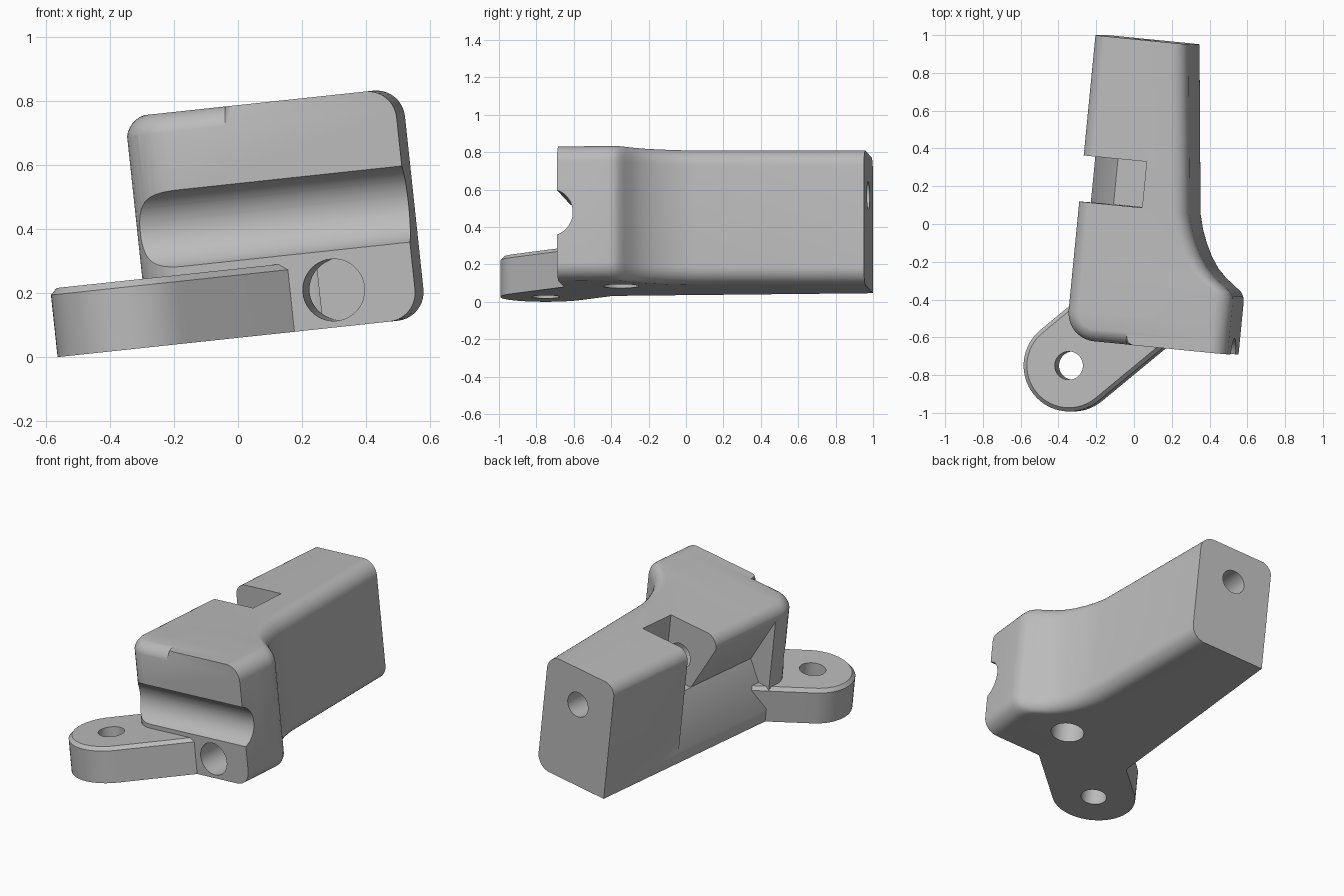
import bpy, bmesh, math
from mathutils import Matrix, Vector

if "Cube" in bpy.data.objects:
    bpy.data.objects.remove(bpy.data.objects["Cube"], do_unlink=True)

grey = bpy.data.materials.new("plain grey")
grey.use_nodes = True
grey.diffuse_color = (0.5, 0.5, 0.5, 1)
grey.node_tree.nodes["Principled BSDF"].inputs["Base Color"].default_value = (0.5, 0.5, 0.5, 1)

# The part lies slightly tilted and turned
POSE = Matrix.Rotation(math.radians(-6.1), 4, 'Y') @ Matrix.Rotation(math.radians(-5.6), 4, 'Z')
LEFT, FRONT, BACK = -0.225, -0.631, 0.982
BOTTOM, TOP = 0.06, 0.783
ROUND, FILLET = 0.15, 0.08


def loft(name, rings):
    """Closed solid through rings that have equal point counts."""
    bm = bmesh.new()
    rows = [[bm.verts.new(p) for p in ring] for ring in rings]
    n = len(rows[0])
    for a, b in zip(rows, rows[1:]):
        for i in range(n):
            j = (i + 1) % n
            bm.faces.new((a[i], a[j], b[j], b[i]))
    bm.faces.new(rows[0][::-1])
    bm.faces.new(rows[-1])
    bmesh.ops.recalc_face_normals(bm, faces=bm.faces)
    mesh = bpy.data.meshes.new(name)
    bm.to_mesh(mesh)
    bm.free()
    mesh.materials.append(grey)
    ob = bpy.data.objects.new(name, mesh)
    bpy.context.collection.objects.link(ob)
    return ob


def rod(name, start, end, radius, sides=48):
    start, end = Vector(start), Vector(end)
    turn = (end - start).to_track_quat('Z', 'Y')
    angles = [math.tau * i / sides for i in range(sides)]
    ring = [turn @ Vector((radius * math.cos(a), radius * math.sin(a), 0)) for a in angles]
    return loft(name, [[start + p for p in ring], [end + p for p in ring]])


def along_y(name, profile, y0, y1):
    return loft(name, [[(x, y, z) for x, z in profile] for y in (y0, y1)])


def cut(target, cutter):
    mod = target.modifiers.new("cut", 'BOOLEAN')
    mod.operation, mod.solver, mod.object = 'DIFFERENCE', 'EXACT', cutter
    bpy.context.view_layer.objects.active = target
    bpy.ops.object.modifier_apply(modifier=mod.name)
    bpy.data.objects.remove(cutter, do_unlink=True)


# Main body: sections along its length, flaring on one side at the front
flare = [(FRONT, .637), (-.36, .637), (-.325, .632), (-.3, .617), (-.275, .585),
         (-.235, .532), (-.19, .487), (-.13, .446), (-.06, .411), (.01, .384),
         (.09, .363), (BACK, .27)]


def right_edge(y):
    for (y0, r0), (y1, r1) in zip(flare, flare[1:]):
        if y <= y1:
            return r0 + (r1 - r0) * (y - y0) / (y1 - y0)
    return flare[-1][1]


def left_edge(y):
    d = max(0, FRONT + ROUND - y)
    return LEFT + ROUND - math.sqrt(max(0, ROUND ** 2 - d ** 2))


def section(y, r=0.09, steps=10):
    right, left = right_edge(y), left_edge(y)
    pts = [(left, y, BOTTOM)]
    for cz, first in ((BOTTOM + r, -90), (TOP - r, 0)):
        for i in range(steps + 1):
            a = math.radians(first + 90 * i / steps)
            pts.append((right - r + r * math.cos(a), y, cz + r * math.sin(a)))
    return pts + [(left, y, TOP)]


corner = [FRONT + ROUND * (1 - math.cos(math.radians(9 * i))) for i in range(1, 11)]
stations = sorted(set([y for y, r in flare] + corner))
body = loft("body", [section(y) for y in stations])

# Rounded upper edge: down the side, round the corner, fading out on the front
path = [(LEFT, BACK + 0.1, -1, 0, 0)]
for i in range(13):
    a = math.radians(180 + 7.5 * i)
    c, s = math.cos(a), math.sin(a)
    path.append((LEFT + ROUND * (1 + c), FRONT + ROUND * (1 + s), c, s, 0))
path += [(x, FRONT, 0, -1, lift) for x, lift in ((.1, 0), (.115, .035), (.14, .058), (.17, .074))]
edge = [(0.05, 0.1), (0.05, -FILLET)]
for i in range(9):
    a = math.radians(90 * i / 8)
    edge.append((0.002 - FILLET * (1 - math.cos(a)), FILLET * (math.sin(a) - 1) + 0.002))
edge.append((-FILLET, 0.1))
cut(body, loft("edge_cutter", [[(x + nx * o, y + ny * o, TOP + h + lift) for o, h in edge]
                               for x, y, nx, ny, lift in path]))

# V-shaped side pocket and the notch opening it to the top
cut(body, along_y("pocket_cutter", [(-.32, .14), (LEFT, .14), (-.075, .4), (LEFT, .7), (-.32, .7)],
                  -.42, .343))
cut(body, along_y("notch_cutter", [(-.4, .398), (.118, .398), (.118, 1), (-.4, 1)], .098, .343))

# Round channel across the front, and the bores
cut(body, rod("channel_cutter", (-.6, -.673, .42), (1, -.673, .42), .127, 64))
cut(body, rod("long_bore_cutter", (.025, 1.1, .56), (.025, -.3, .56), .075))
cut(body, rod("front_bore_cutter", (.383, -.9, .177), (.383, -.4, .177), .097))
cut(body, rod("bottom_bore_cutter", (.255, -.325, -.1), (.255, -.325, .3), .096))

# Mounting ear with a chamfered rim and a screw hole
EAR = Vector((-.243, -.777, 0))


def ear_ring(radius, z):
    pts = [Vector((0.5, radius, z))]
    for i in range(33):
        a = math.radians(90 + 180 * i / 32)
        pts.append(Vector((radius * math.cos(a), radius * math.sin(a), z)))
    pts.append(Vector((0.5, -radius, z)))
    spin = Matrix.Rotation(math.radians(45), 3, 'Z')
    return [EAR + spin @ p for p in pts]


ear = loft("mounting_ear", [ear_ring(.243, BOTTOM), ear_ring(.243, .255), ear_ring(.223, .275)])
cut(ear, rod("screw_hole_cutter", EAR, EAR + Vector((0, 0, 0.5)), .075))

# Place and shade
for ob in (body, ear):
    ob.data.transform(POSE)
    bpy.ops.object.select_all(action='DESELECT')
    ob.select_set(True)
    bpy.context.view_layer.objects.active = ob
    bpy.ops.object.shade_smooth_by_angle(angle=math.radians(30))
